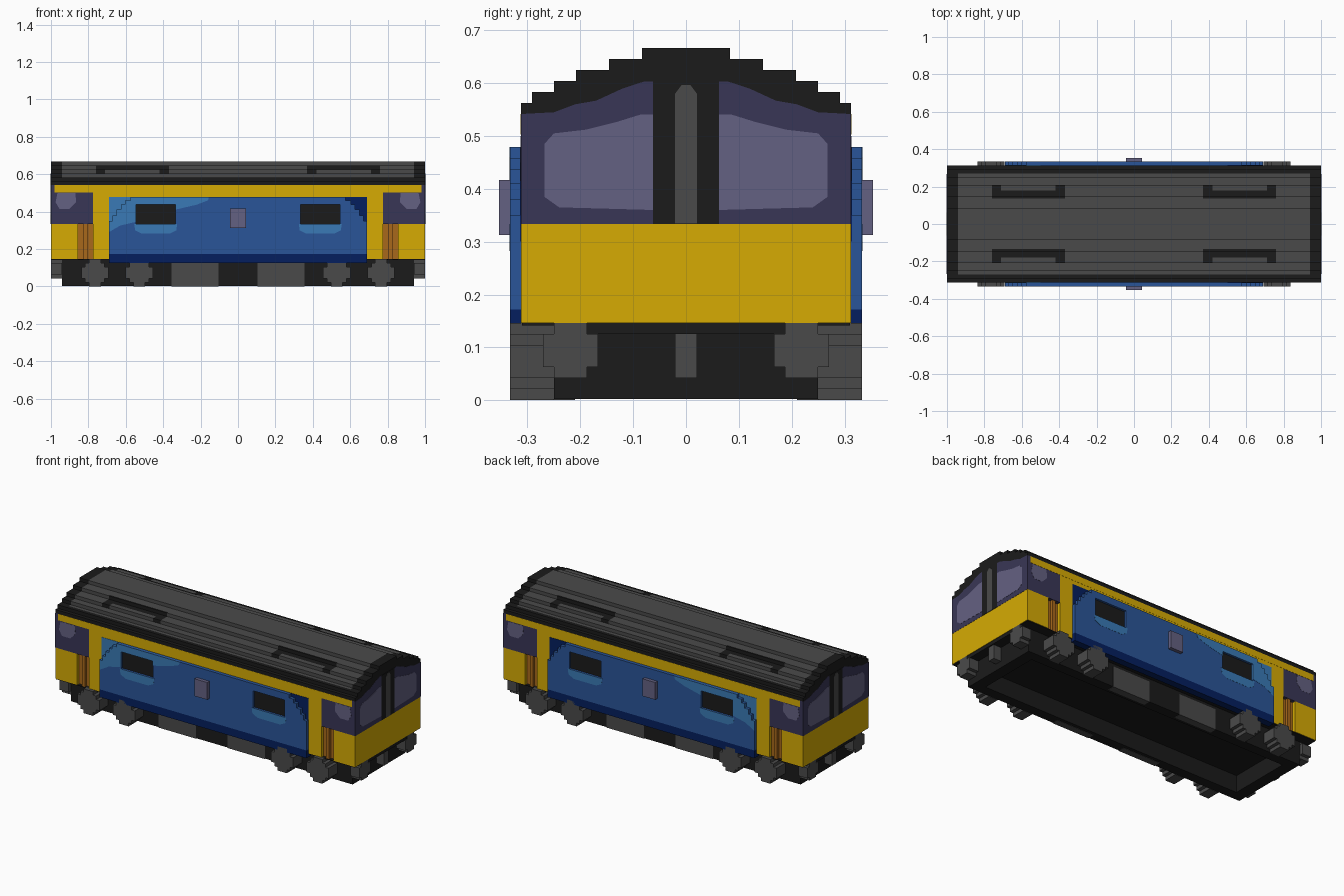
import bpy, bmesh
from mathutils import Vector

cube = bpy.data.objects.get("Cube")
if cube:
    bpy.data.objects.remove(cube, do_unlink=True)

U = 1 / 48            # one block
SIDE = 15 * U         # half width of the body
SKIRT = 16 * U        # half width over the side panels
EAVE = 26 * U         # height where the roof starts
WAIST = 16 * U
FLOOR = 7 * U


def material(name, hex_code):
    srgb = [int(hex_code[i:i + 2], 16) / 255 for i in (0, 2, 4)]
    lin = [c / 12.92 if c <= 0.04045 else ((c + 0.055) / 1.055) ** 2.4 for c in srgb]
    m = bpy.data.materials.new(name)
    m.diffuse_color = (*lin, 1)
    m.use_nodes = True
    bsdf = next(n for n in m.node_tree.nodes if n.type == 'BSDF_PRINCIPLED')
    bsdf.inputs["Base Color"].default_value = (*lin, 1)
    bsdf.inputs["Roughness"].default_value = 0.9
    return m


DARK = material("charcoal", "1b1b1b")
GREY = material("grey", "4a4a4a")
YELLOW = material("yellow", "d6ab04")
ORANGE = material("orange brown", "a9691b")
BLUE = material("blue", "2a5598")
LIGHT = material("light blue", "3a7ab6")
NAVY = material("navy", "051f5f")
GLASS = material("dark violet glass", "393656")
SHINE = material("pale violet glass", "646182")


def finish(name, bm, mats, mirror=""):
    bmesh.ops.recalc_face_normals(bm, faces=bm.faces)
    mesh = bpy.data.meshes.new(name)
    bm.to_mesh(mesh)
    bm.free()
    for m in mats:
        mesh.materials.append(m)
    ob = bpy.data.objects.new(name, mesh)
    bpy.context.scene.collection.objects.link(ob)
    if mirror:
        mod = ob.modifiers.new("Mirror", 'MIRROR')
        mod.use_axis = ["X" in mirror, "Y" in mirror, False]
        mod.use_mirror_merge = False


def boxes(name, mat, parts, mirror=""):
    """Each part is x0, x1, y0, y1, z0, z1."""
    bm = bmesh.new()
    for x0, x1, y0, y1, z0, z1 in parts:
        made = bmesh.ops.create_cube(bm, size=1)["verts"]
        for v in made:
            v.co = Vector(((x0 + x1) / 2 + v.co.x * (x1 - x0),
                           (y0 + y1) / 2 + v.co.y * (y1 - y0),
                           (z0 + z1) / 2 + v.co.z * (z1 - z0)))
    finish(name, bm, [mat], mirror)


def prism(name, mat, outline, axis, lo, hi, mirror=""):
    """Extrude an (x, z) outline along y, or a (y, z) outline along x."""
    bm = bmesh.new()
    place = (lambda a, b: (lo, a, b)) if axis == "X" else (lambda a, b: (a, lo, b))
    face = bm.faces.new([bm.verts.new(place(a, b)) for a, b in outline])
    top = bmesh.ops.extrude_face_region(bm, geom=[face])["geom"]
    move = Vector((hi - lo, 0, 0)) if axis == "X" else Vector((0, hi - lo, 0))
    for v in top:
        if isinstance(v, bmesh.types.BMVert):
            v.co += move
    finish(name, bm, [mat], mirror)


# Body shell, with a narrow recessed step well beside each cab
boxes("body_middle", YELLOW, [(-0.775, 0.775, -SIDE, SIDE, FLOOR, EAVE)])
boxes("cab_lower", YELLOW, [(0.855, 1, -SIDE, SIDE, FLOOR, WAIST)], "X")
boxes("step_well", ORANGE, [(0.775, 0.855, -14 * U, 14 * U, FLOOR, WAIST)], "X")
boxes("step_well_rail", ORANGE, [(0.805, 0.825, 14 * U, SIDE - 0.003, FLOOR, WAIST)], "XY")
boxes("cab_upper", GLASS, [(0.775, 1, -SIDE, SIDE, WAIST, EAVE)], "X")
boxes("gutter_strip", YELLOW, [(-0.98, 0.98, SIDE - 0.01, SIDE + 0.001, 0.503, EAVE)], "Y")
prism("cab_side_shine", SHINE,
      [(0.87, 0.5), (0.965, 0.5), (0.975, 0.45), (0.955, 0.415), (0.9, 0.415), (0.865, 0.45)],
      "Y", SIDE, SIDE + 0.001, "XY")

# Stepped roof, coloured by position
steps = [(4, 32), (7, 31), (10, 30), (12, 29), (14, 28), (15, 27)]
half = []
inner_breaks = {10: [0.18], 7: [0.135], 14: [0.27]}
for w, h in steps:
    half += [(y, h * U) for y in inner_breaks.get(w, [])]
    half.append((w * U, h * U))
    half.append((w * U, (h - 1) * U))
profile = [(-y, z) for y, z in reversed(half)] + half
pos = [0.37, 0.42, 0.71, 0.76, 0.94, 1]
stations = [-x for x in reversed(pos)] + pos


def roof_colour(c):
    x, y = abs(c.x), abs(c.y)
    if x > 0.94 or y > 0.27 or c.z < 0.58:
        return 0
    if 0.37 < x < 0.76 and y > 0.135:
        reach = 0.18 if 0.42 < x < 0.71 else 0.21
        if y < reach:
            return 0
    return 1


bm = bmesh.new()
rows = [[bm.verts.new((x, y, z)) for y, z in profile] for x in stations]
for a, b in zip(rows, rows[1:]):
    for j in range(len(profile) - 1):
        f = bm.faces.new((a[j], a[j + 1], b[j + 1], b[j]))
        f.material_index = roof_colour(f.calc_center_median())
    bm.faces.new((a[0], b[0], b[-1], a[-1]))
for row in (rows[0], rows[-1]):
    bm.faces.new(row)
finish("roof", bm, [DARK, GREY])

# Cab ends: windscreens, centre pillar and its grey strip
prism("windscreen_surround", GLASS,
      [(0.062, WAIST), (SIDE, WAIST), (SIDE, EAVE), (0.25, 0.545), (0.21, 0.56),
       (0.17, 0.567), (0.12, 0.59), (0.08, 0.603), (0.062, 0.603)],
      "X", 0.998, 1.001, "XY")
prism("windscreen", SHINE,
      [(0.062, 0.36), (0.24, 0.365), (0.268, 0.385), (0.268, 0.485), (0.25, 0.505),
       (0.19, 0.512), (0.13, 0.527), (0.085, 0.541), (0.062, 0.541)],
      "X", 0.999, 1.002, "XY")
boxes("centre_pillar", DARK, [(0.998, 1.002, -0.062, 0.062, WAIST, 0.604)], "X")
prism("pillar_strip", GREY,
      [(-U, WAIST), (U, WAIST), (U, 0.58), (0.008, 0.597), (-0.008, 0.597), (-U, 0.58)],
      "X", 0.999, 1.003, "X")

# Side panels: backing, raised panel with stepped corners and window openings
W0, W1, WZ0, WZ1 = 0.335, 0.545, WAIST, 0.437
END, TOP = 0.69, 23 * U
boxes("panel_backing_light", LIGHT, [(-END, -0.5, SIDE, SIDE + 0.002, 0.3, TOP)], "Y")
boxes("panel_backing_navy", NAVY, [(0.5, END, SIDE, SIDE + 0.002, 0.3, TOP)], "Y")
boxes("panel_sill", NAVY, [(-END, END, SIDE - U, SKIRT, 6 * U, 0.172)], "Y")
boxes("side_panel", BLUE, [(-END, END, SIDE, SKIRT, 0.172, WZ0),
                           (-W0, W0, SIDE, SKIRT, WZ0, WZ1),
                           (-0.605, 0.605, SIDE, SKIRT, WZ1, 22 * U),
                           (-0.575, 0.575, SIDE, SKIRT, 22 * U, TOP)], "Y")
corner = [(END, 0.35), (0.67, 0.35), (0.67, 0.38), (0.65, 0.38),
          (0.65, 0.41), (0.625, 0.41), (0.625, WZ1), (W1, WZ1)]
for s, label in ((-1, "right"), (1, "left")):
    prism("panel_end_" + label, BLUE,
          [(s * x, z) for x, z in [(W1, WZ0), (END, WZ0)] + corner],
          "Y", SIDE, SKIRT, "Y")
    a, b = sorted((s * W0, s * W1))
    boxes("window_" + label, DARK, [(a, b, SIDE, SIDE + 0.008, WZ0, WZ1)], "Y")
    # pale paint under each window
    prism("window_patch_" + label, LIGHT,
          [(a - 0.01, WZ0), (b + 0.01, WZ0), (b + 0.005, 0.3), (b - 0.03, 0.282),
           (a + 0.03, 0.282), (a - 0.005, 0.3)], "Y", SKIRT, SKIRT + 0.001, "Y")

# Pale paint sweep over the right-hand end of each panel
prism("sweep_top", LIGHT,
      [(-0.605, WZ1), (-0.605, 22 * U), (-0.575, 22 * U), (-0.575, TOP),
       (-0.155, TOP), (-0.16, 0.46), (-0.22, WZ1)],
      "Y", SKIRT - 0.01, SKIRT + 0.001, "Y")
prism("sweep_tail", LIGHT, [(-W0, WZ1), (-0.22, WZ1), (-W0, 0.41)],
      "Y", SKIRT - 0.01, SKIRT + 0.001, "Y")
prism("sweep_end", LIGHT,
      [(-x, z) for x, z in corner] + [(-W1, 0.345), (-0.63, 0.325), (-END, 0.29)],
      "Y", SKIRT - 0.01, SKIRT + 0.001, "Y")
boxes("side_hatch", SHINE, [(-2 * U, 2 * U, SKIRT, 17 * U, 15 * U, 20 * U)], "Y")

# Underframe: hollow tray, end beams and tank panels
boxes("underframe_top", DARK, [(-0.94, 0.94, -0.25, 0.25, 5 * U, FLOOR),
                               (-0.997, 0.997, -9 * U, 9 * U, 6 * U, FLOOR),
                               (-0.997, 0.997, -0.31, 0.31, FLOOR - 0.004, FLOOR)])
boxes("underframe_rim_side", DARK, [(-0.94, 0.94, 0.19, 0.25, 0.002, 5 * U)], "Y")
boxes("underframe_rim_end", DARK, [(0.87, 0.94, -0.19, 0.19, 0.002, 5 * U)], "X")
boxes("tank_panel", GREY, [(0.105, 0.355, 0.21, 0.252, 0, 6 * U)], "XY")

# Wheels as stepped octagons
R = 3.5 * U
for x, label in ((0.765, "outer"), (0.528, "inner")):
    boxes("wheel_" + label, GREY,
          [(x - R, x + R, 0.25, SKIRT, 2 * U, 5 * U),
           (x - R + U, x + R - U, 0.25, SKIRT, U, 6 * U),
           (x - R + 2 * U, x + R - 2 * U, 0.25, SKIRT, 0, FLOOR)], "XY")

# Buffers and couplings
boxes("buffer", GREY, [(0.94, 1, 8 * U, 13 * U, 3 * U, 6 * U),
                       (0.94, 1, 9 * U, 12 * U, 2 * U, FLOOR)], "XY")
boxes("coupling", GREY, [(0.94, 0.99, -U, U, 2 * U, 6 * U)], "X")
